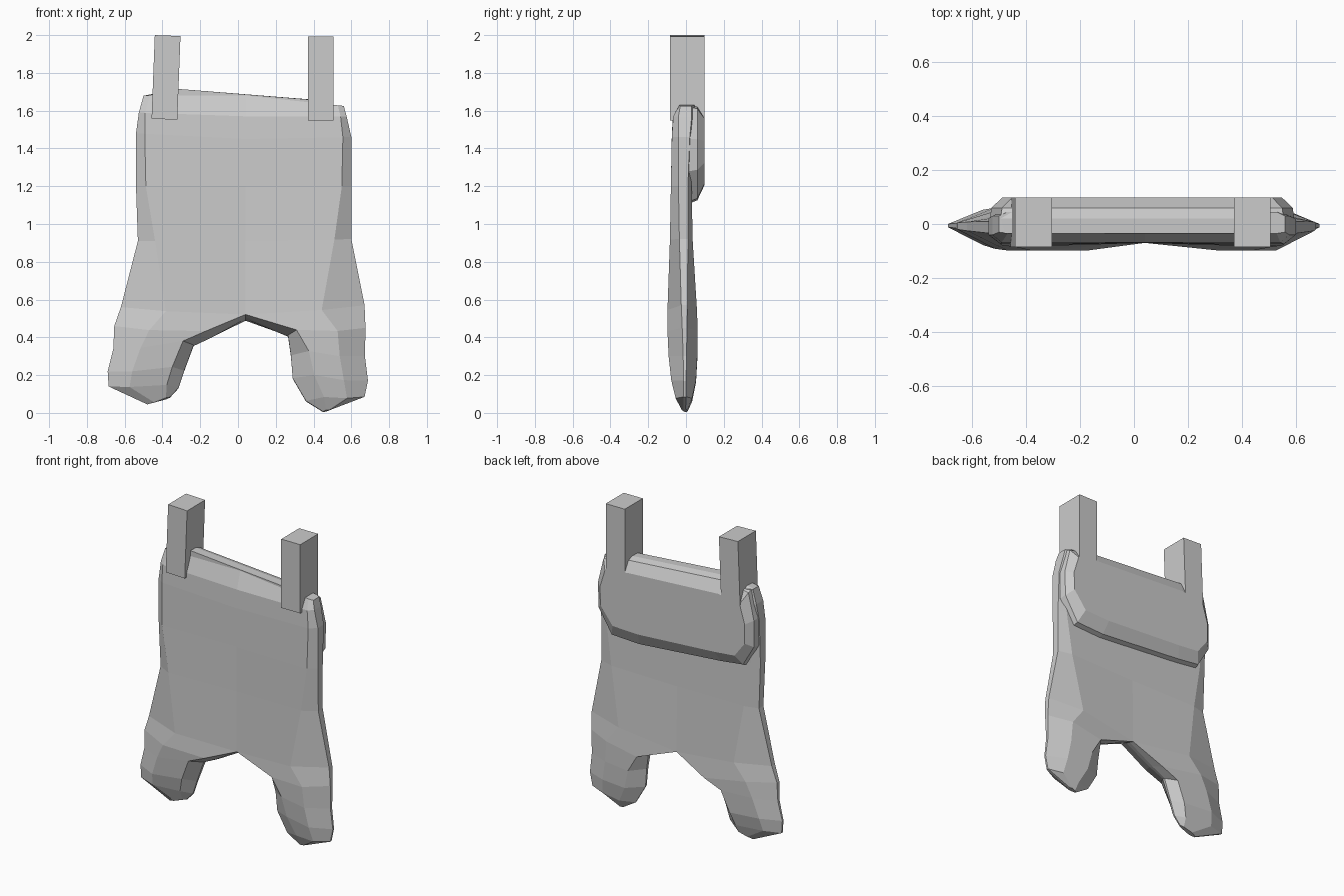
import bpy, bmesh, math
from mathutils import Vector

if "Cube" in bpy.data.objects:
    bpy.data.objects.remove(bpy.data.objects["Cube"])


def finish(bm, name):
    bmesh.ops.remove_doubles(bm, verts=bm.verts, dist=0.0005)
    bmesh.ops.recalc_face_normals(bm, faces=bm.faces)
    me = bpy.data.meshes.new(name)
    bm.to_mesh(me)
    bm.free()
    ob = bpy.data.objects.new(name, me)
    bpy.context.collection.objects.link(ob)
    return ob


# Shared depth rows: outer bevel, inner bevel, front y, back y, rim front y, rim back y
TORSO = [(.06, 0, -.035, .045, -.03, .03),
         (.06, 0, -.068, .045, -.04, .03),
         (.08, 0, -.075, .03, -.04, .02),
         (.09, 0, -.08, .03, -.04, .01),
         (.16, 0, -.085, .035, -.035, .01),
         (.36, 0, -.098, .058, -.025, .008)]
LEG = [(.36, .1, -.098, .062, -.02, .005),
       (.34, .22, -.092, .06, -.015, .003),
       (.32, .26, -.078, .053, -.012, .0),
       (.3, .28, -.055, .032, -.012, .0),
       (.3, .3, -.022, .008, -.012, -.002)]

# Outline of each half: outer x, outer z, inner x, inner z
LEFT = [(-.50, 1.68, .04, 1.68), (-.525, 1.59, .04, 1.57), (-.54, 1.48, .04, 1.45),
        (-.54, 1.2, .04, 1.2), (-.53, .91, .04, .91), (-.62, .56, .04, .5),
        (-.655, .46, -.14, .4), (-.66, .34, -.235, .355), (-.69, .22, -.285, .22),
        (-.685, .14, -.315, .13), (-.48, .045, -.36, .08)]
RIGHT = [(.56, 1.625, .04, 1.68), (.575, 1.57, .04, 1.57), (.6, 1.46, .04, 1.45),
         (.6, 1.2, .04, 1.2), (.6, .92, .04, .91), (.67, .57, .04, .5),
         (.675, .45, .265, .405), (.672, .3, .28, .3), (.688, .17, .29, .18),
         (.67, .085, .36, .06), (.5, .02, .45, .004)]


def half(bm, outline, inner_bevel):
    rings = []
    for i, ((ox, oz, ix, iz), (ko, ki, yf, yb, rf, rb)) in enumerate(zip(outline, TORSO + LEG)):
        torso = i < len(TORSO)
        ki *= inner_bevel
        cf = max(yf, -.07) if torso else yf     # the middle is a little thinner
        cb = min(yb, .04) if torso else yb

        def pt(t, y):
            slant = .3 * y if i > 4 and t > .5 else 0   # crotch edge leans down to the back
            return bm.verts.new((ox + (ix - ox) * t, y, oz + (iz - oz) * t - slant))
        rings.append([pt(0, rf), pt(ko, yf), pt(1 - ki, cf), pt(1, rf),
                      pt(1, rb), pt(1 - ki, cb), pt(ko, yb), pt(0, rb)])
    n = len(TORSO)
    for i, (a, b) in enumerate(zip(rings, rings[1:])):
        for j in range(8):
            if i < n - 1 and j in (2, 3, 4):    # halves are joined here
                continue
            k = (j + 1) % 8
            bm.faces.new((a[j], a[k], b[k], b[j]))
    bm.faces.new([rings[0][j] for j in (0, 1, 2, 5, 6, 7)])
    bm.faces.new(rings[-1])


# Hanging hide with two legs
bm = bmesh.new()
half(bm, LEFT, .6)
half(bm, RIGHT, 1.1)
finish(bm, "hide")

# Folded flap over the top and down the back: one outline, stepped toward +y
flap = [(-.5, 1.68), (-.33, 1.715), (.38, 1.66), (.56, 1.62), (.6, 1.45), (.595, 1.28),
        (.5, 1.12), (.3, 1.11), (-.3, 1.16), (-.46, 1.18), (-.54, 1.32), (-.54, 1.5)]
bm = bmesh.new()
c = Vector((.03, 1.42))
rings = []
for y, sx, sz in ((-.035, .96, 1), (.02, .99, 1), (.06, .98, .95), (.098, .91, .69)):
    rings.append([bm.verts.new((c.x + (x - c.x) * sx, y, c.y + (z - c.y) * sz)) for x, z in flap])
for a, b in zip(rings, rings[1:]):
    for j in range(len(flap)):
        k = (j + 1) % len(flap)
        bm.faces.new((a[j], a[k], b[k], b[j]))
bm.faces.new(rings[0])
bm.faces.new(rings[-1])
finish(bm, "folded_flap")

# Two hanging straps, the left one slightly tilted
for name, x, z, h, tilt in (("left_strap", -.381, 1.776, .443, 2.2), ("right_strap", .438, 1.77, .445, 0)):
    bpy.ops.mesh.primitive_cube_add(size=1, location=(x, .006, z), rotation=(0, math.radians(tilt), 0))
    ob = bpy.context.object
    ob.name = name
    ob.scale = (.136, .184, h)
